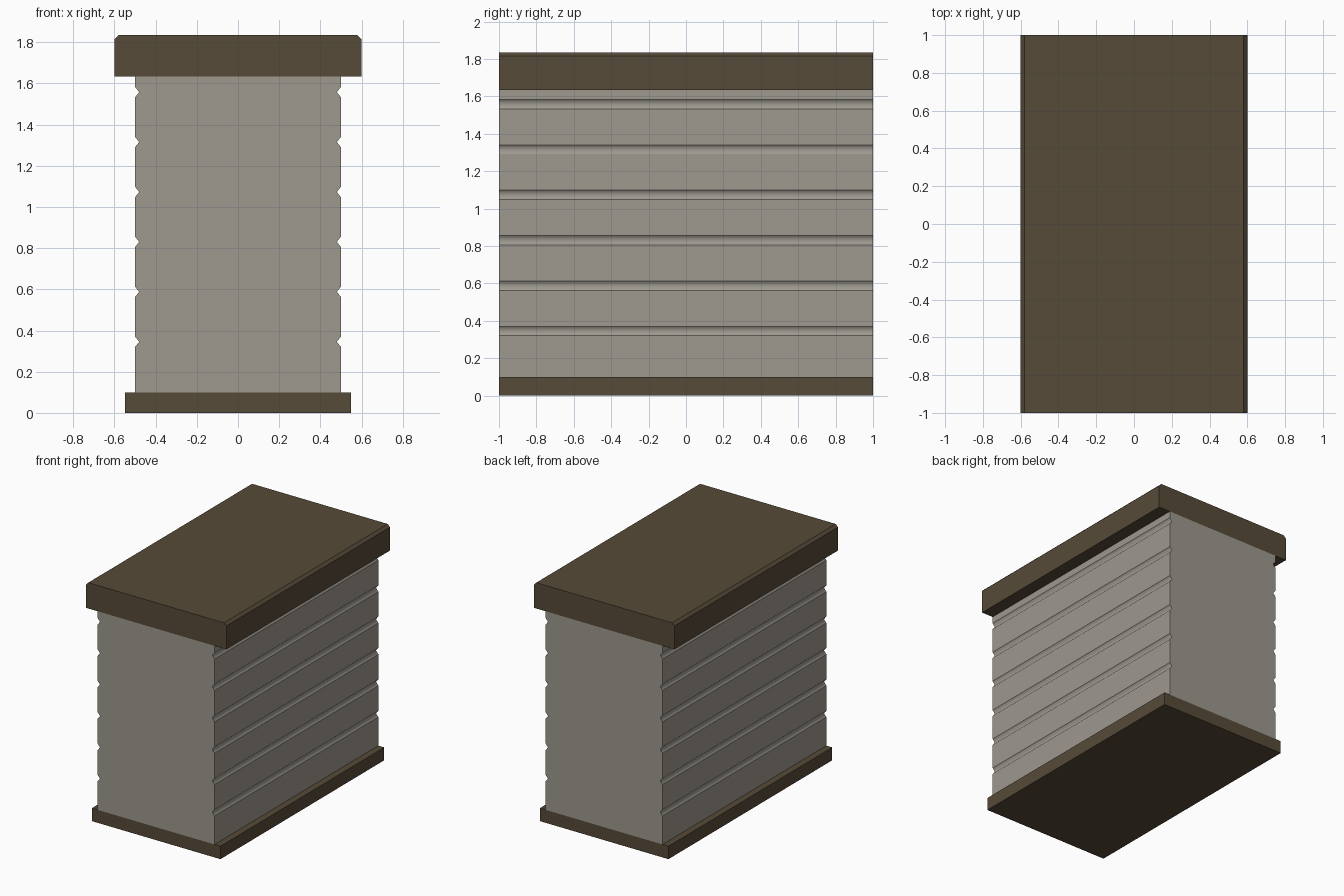
import bpy, bmesh

if "Cube" in bpy.data.objects:
    bpy.data.objects.remove(bpy.data.objects["Cube"])


def material(name, rgb):
    m = bpy.data.materials.new(name)
    m.diffuse_color = (*rgb, 1)
    m.use_nodes = True
    m.node_tree.nodes["Principled BSDF"].inputs["Base Color"].default_value = m.diffuse_color
    return m


brown = material("dark brown", (0.093, 0.069, 0.040))
stone = material("warm grey", (0.342, 0.319, 0.279))


def extrude_profile(name, right_side, mat, groove_x=None):
    """Mirror the right-hand (x, z) outline and extrude it along y."""
    outline = right_side + [(-x, z) for x, z in reversed(right_side)]
    bm = bmesh.new()
    front = bm.faces.new([bm.verts.new((x, -1, z)) for x, z in outline])
    ext = bmesh.ops.extrude_face_region(bm, geom=[front], use_keep_orig=True)
    for v in ext["geom"]:
        if isinstance(v, bmesh.types.BMVert):
            v.co.y = 1
    bmesh.ops.recalc_face_normals(bm, faces=bm.faces[:])
    if groove_x:
        # Smooth only across the valley of each groove
        for e in bm.edges:
            e.smooth = (all(abs(abs(v.co.x) - groove_x) < 1e-4 for v in e.verts)
                        and abs(e.verts[0].co.y - e.verts[1].co.y) > 1)
        for f in bm.faces:
            f.smooth = any(e.smooth for e in f.edges)
    me = bpy.data.meshes.new(name)
    bm.to_mesh(me)
    bm.free()
    me.materials.append(mat)
    ob = bpy.data.objects.new(name, me)
    bpy.context.collection.objects.link(ob)
    return ob


# Base plinth
extrude_profile("base_plinth", [(0.55, 0.0), (0.55, 0.10)], brown)

# Wall with six V grooves on each long side
wall = [(0.5, 0.10)]
for i in range(6):
    z = 0.3455 + i * 0.2425
    wall += [(0.5, z - 0.025), (0.48, z), (0.5, z + 0.025)]
wall.append((0.5, 1.635))
extrude_profile("grooved_wall", wall, stone, 0.48)

# Cap with chamfered long upper edges
extrude_profile("top_cap", [(0.6, 1.635), (0.6, 1.815), (0.58, 1.835)], brown)
